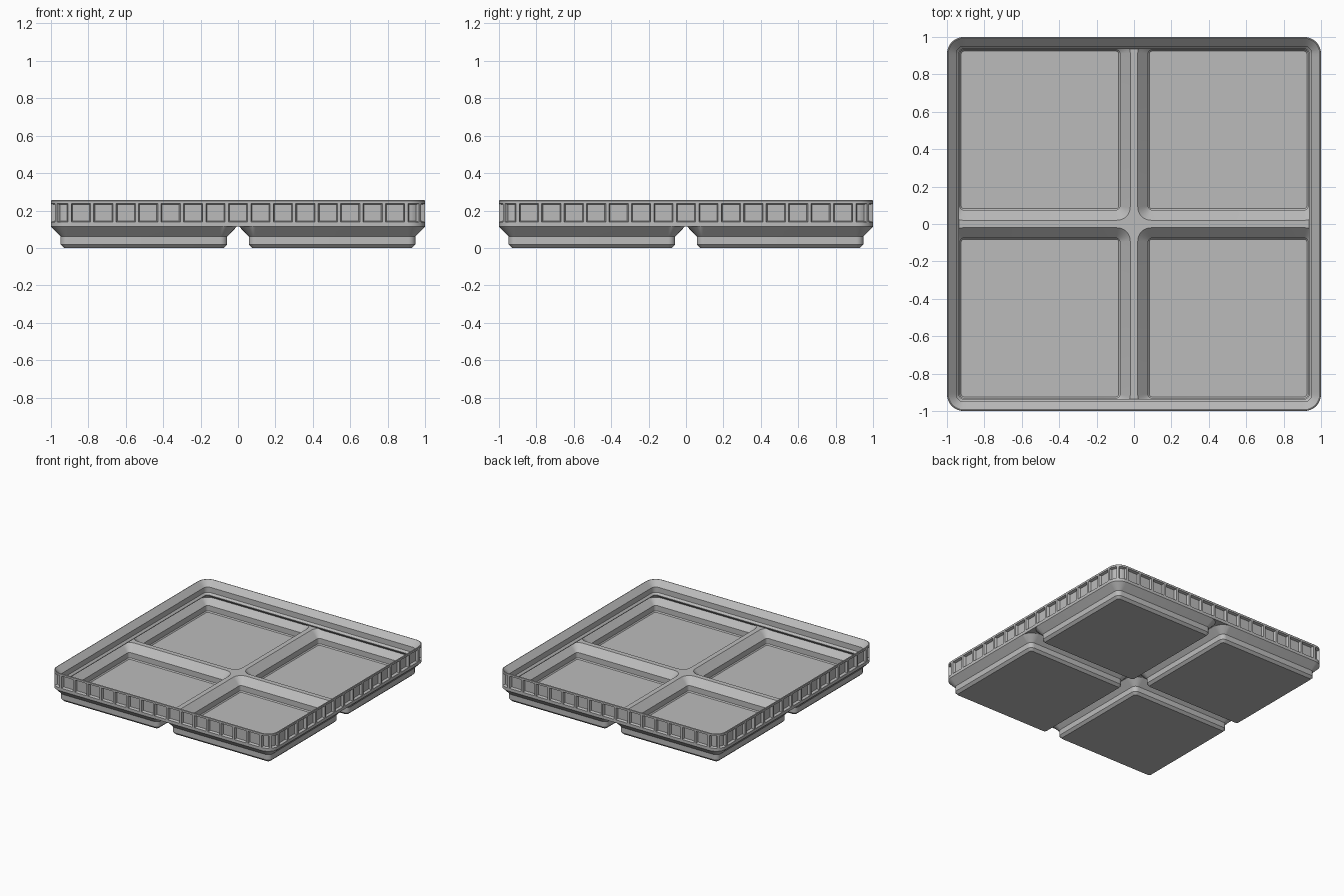
import bpy, bmesh, math

if "Cube" in bpy.data.objects:
    bpy.data.objects.remove(bpy.data.objects["Cube"])

grey = bpy.data.materials.new("light grey")
grey.diffuse_color = (0.5, 0.5, 0.5, 1)
grey.use_nodes = True
grey.node_tree.nodes["Principled BSDF"].inputs["Base Color"].default_value = grey.diffuse_color

R = 0.09             # outer corner radius
C = 1 - R            # corner arc centre
ARC = [0, 13, 26, 39.5, 50.5, 64, 77, 90]


def finish(bm, name):
    me = bpy.data.meshes.new(name)
    bm.to_mesh(me)
    bm.free()
    me.materials.append(grey)
    ob = bpy.data.objects.new(name, me)
    bpy.context.collection.objects.link(ob)
    bpy.context.view_layer.objects.active = ob
    ob.select_set(True)
    bpy.ops.object.shade_smooth_by_angle(angle=math.radians(25))
    ob.select_set(False)
    return ob


def bridge(bm, a, b):
    n = len(a)
    return [bm.faces.new((a[i], a[(i + 1) % n], b[(i + 1) % n], b[i])) for i in range(n)]


# --- Rim: profile swept round a rounded square, with recessed panels ---
straight = [-C]
for k in range(-7, 8):
    straight += [0.12 * k - 0.0515, 0.12 * k + 0.0515]
straight.append(C)


def rim_ring(bm, inset, z):
    pts = []
    r = R - inset
    for q in range(4):
        side = [(1 - inset, t) for t in straight]
        side += [(C + r * math.cos(math.radians(a)), C + r * math.sin(math.radians(a)))
                 for a in ARC[1:-1]]
        c, s = [(1, 0), (0, 1), (-1, 0), (0, -1)][q]
        pts += [(x * c - y * s, x * s + y * c) for x, y in side]
    return [bm.verts.new((x, y, z)) for x, y in pts]


# inset from the outer face, height
rim_profile = [(0, 0.114), (0, 0.138), (0, 0.237), (0, 0.252), (0.003, 0.255),
               (0.007, 0.255), (0.05, 0.211), (0.05, 0.168), (0.064, 0.153),
               (0.064, 0.148), (0.03, 0.125), (0.022, 0.114)]
bm = bmesh.new()
rings = [rim_ring(bm, d, z) for d, z in rim_profile]
bands = [bridge(bm, rings[i], rings[(i + 1) % len(rings)]) for i in range(len(rings))]
bmesh.ops.recalc_face_normals(bm, faces=bm.faces)
per_side = len(straight) + len(ARC) - 2
last = len(straight) - 1
panels = []
for i, f in enumerate(bands[1]):
    j = i % per_side
    is_rib = (j < last and j % 2 == 0) or j == last + 3
    if not is_rib:
        panels.append(f)
bmesh.ops.inset_region(bm, faces=panels, thickness=0.006, depth=-0.02,
                       use_even_offset=True, use_boundary=True)
finish(bm, "ribbed_rim")


# --- Base: four hollow stepped feet joined by flat-topped ridges ---
def foot_ring(bm, sx, sy, half, r, z, tile=False):
    mid = 0.503
    vs = []
    for q, (cx, cy) in enumerate([(1, 1), (-1, 1), (-1, -1), (1, -1)]):
        rr = r
        if tile:     # square towards the neighbours, round at the tray corner
            rr = 0.12 if (cx, cy) == (sx, sy) else 0
        for k in range(8):
            a = math.radians(90 * q + 90 * k / 7)
            x = sx * mid + cx * (half - rr) + rr * math.cos(a)
            y = sy * mid + cy * (half - rr) + rr * math.sin(a)
            x, y = (max(-0.99, min(0.99, v)) for v in (x, y)) if tile else (x, y)
            vs.append(bm.verts.new((x, y, z)))
    return vs


# half width, corner radius, height, whether it is the shared tile edge
foot_profile = [(0.4264, 0.019, 0, False), (0.4455, 0.038, 0.019, False),
                (0.4455, 0.038, 0.0624, False), (0.497, 0.09, 0.114, False),
                (0.503, 0, 0.116, True), (0.503, 0, 0.125, True),
                (0.483, 0.07, 0.125, False), (0.428, 0.022, 0.07, False),
                (0.428, 0.022, 0.0265, False), (0.421, 0.015, 0.0175, False)]
bm = bmesh.new()
for sx in (-1, 1):
    for sy in (-1, 1):
        loops = [foot_ring(bm, sx, sy, h, r, z, t) for h, r, z, t in foot_profile]
        for a, b in zip(loops, loops[1:]):
            bridge(bm, a, b)
        bm.faces.new(loops[0][::-1])
        bm.faces.new(loops[-1])
bmesh.ops.remove_doubles(bm, verts=bm.verts, dist=1e-5)
# drop the walls between neighbouring tiles
inner = [f for f in bm.faces if any(all(abs(v.co[k]) < 1e-4 for v in f.verts) for k in (0, 1))]
bmesh.ops.delete(bm, geom=inner, context='FACES')
bmesh.ops.recalc_face_normals(bm, faces=bm.faces)
finish(bm, "four_foot_base")
